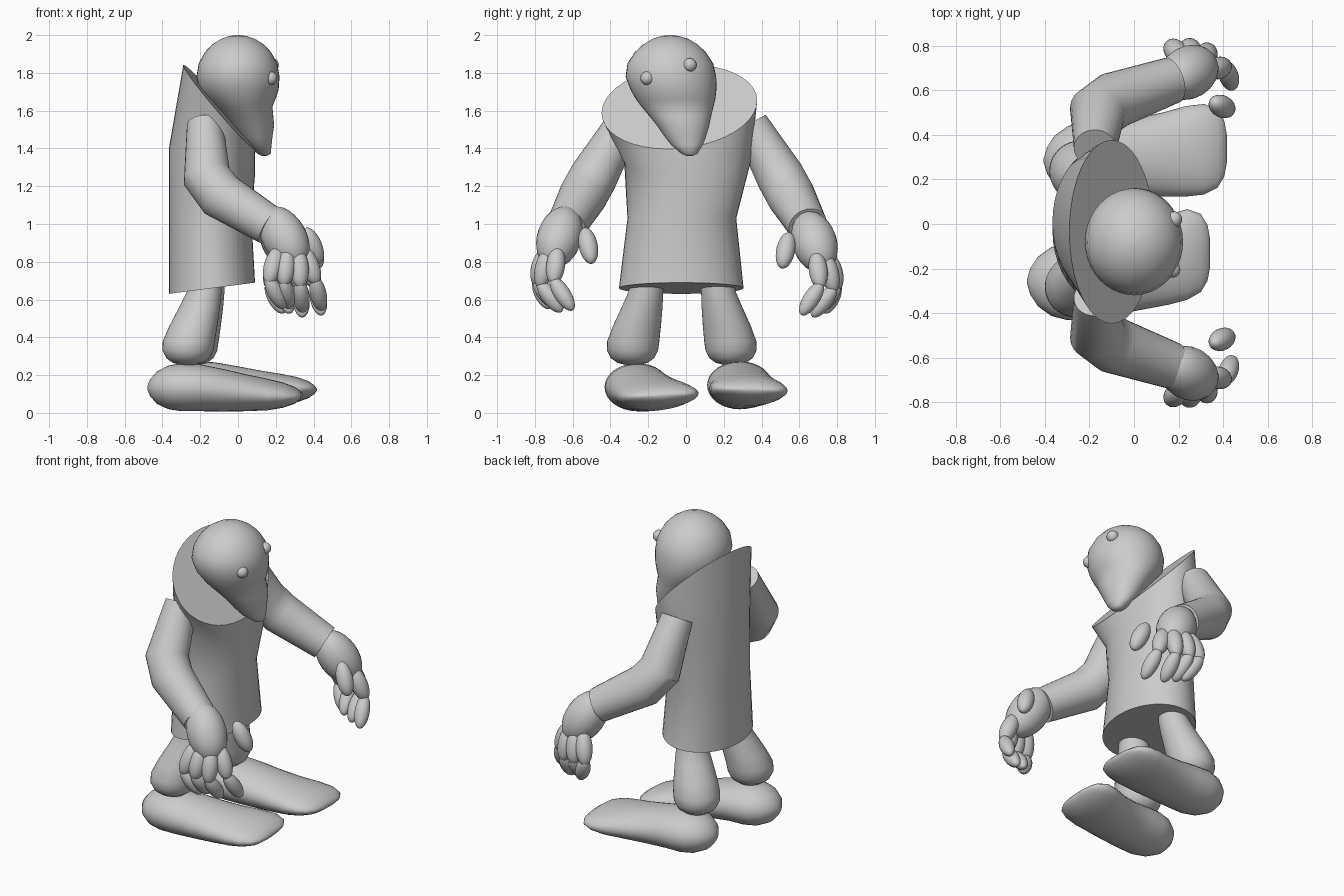
import bpy, bmesh, math
from mathutils import Vector

if "Cube" in bpy.data.objects:
    bpy.data.objects.remove(bpy.data.objects["Cube"])


def loft(name, rings, angle=40):
    """Skin a list of equal-sized point rings and cap both ends."""
    bm = bmesh.new()
    loops = [[bm.verts.new(p) for p in ring] for ring in rings]
    n = len(loops[0])
    for a, b in zip(loops, loops[1:]):
        for i in range(n):
            j = (i + 1) % n
            bm.faces.new((a[i], a[j], b[j], b[i]))
    bm.faces.new(loops[0][::-1])
    bm.faces.new(loops[-1])
    bmesh.ops.recalc_face_normals(bm, faces=bm.faces)
    return finish(name, bm, angle)


def finish(name, bm, angle=40):
    mesh = bpy.data.meshes.new(name)
    bm.to_mesh(mesh)
    bm.free()
    ob = bpy.data.objects.new(name, mesh)
    bpy.context.collection.objects.link(ob)
    bpy.ops.object.select_all(action='DESELECT')
    ob.select_set(True)
    bpy.context.view_layer.objects.active = ob
    bpy.ops.object.shade_smooth_by_angle(angle=math.radians(angle))
    return ob


def ring_z(x, y, z, rx, ry, sx=0, sy=0, n=40):
    """Horizontal ellipse, optionally sloped along x and y."""
    pts = []
    for i in range(n):
        a = math.tau * i / n
        dx, dy = rx * math.cos(a), ry * math.sin(a)
        pts.append(Vector((x + dx, y + dy, z + sx * dx + sy * dy)))
    return pts


def ring_x(x, y, z, ry, rz, roll=0, n=32):
    """Upright ellipse facing x."""
    return [Vector((x, y + ry * math.cos(a), z + rz * math.sin(a) + roll * ry * math.cos(a)))
            for a in (math.tau * i / n for i in range(n))]


def tube(name, path, radii, n=28):
    pts = [Vector(p) for p in path]
    rings = []
    for i, p in enumerate(pts):
        t = Vector()
        if i > 0:
            t += (p - pts[i - 1]).normalized()
        if i < len(pts) - 1:
            t += (pts[i + 1] - p).normalized()
        t.normalize()
        u = t.cross(Vector((1, 0.3, 1))).normalized()
        v = t.cross(u)
        rings.append([p + radii[i] * (u * math.cos(math.tau * k / n) + v * math.sin(math.tau * k / n))
                      for k in range(n)])
    return loft(name, rings, 30)


def egg(name, a, b, r, overlap=0.0):
    """Ellipsoid whose long axis runs from a to b."""
    a, b = Vector(a), Vector(b)
    d = b - a
    bm = bmesh.new()
    bmesh.ops.create_uvsphere(bm, u_segments=24, v_segments=14, radius=1)
    ob = finish(name, bm, 60)
    ob.scale = (r, r, d.length / 2 + overlap)
    ob.rotation_euler = d.to_track_quat('Z', 'Y').to_euler()
    ob.location = (a + b) / 2
    return ob


# Head with tapered jaw
head = [(1.36, .140, .020, .012, .015), (1.372, .138, .018, .035, .042), (1.42, .112, .005, .066, .085),
        (1.46, .095, -.003, .087, .108), (1.52, .075, -.015, .116, .138), (1.57, .055, -.030, .132, .163),
        (1.62, .030, -.045, .152, .190), (1.66, .018, -.055, .180, .210), (1.71, .006, -.066, .209, .227),
        (1.78, 0, -.080, .220, .240), (1.85, 0, -.083, .208, .227), (1.91, 0, -.083, .175, .188),
        (1.95, 0, -.083, .137, .145), (1.98, 0, -.083, .090, .095), (1.995, 0, -.083, .046, .048),
        (2.0, 0, -.083, .008, .008)]
loft("head", [ring_z(x, y, z, rx, ry) for z, x, y, rx, ry in head], 60)

# Eyes
for label, p in (("right", (.172, -.205, 1.772)), ("left", (.180, .020, 1.842))):
    x, y, z = p
    egg("eye_" + label, (x, y, z - .036), (x, y, z + .036), .036)

# Long coat with sloping flat neck opening
loft("coat", [ring_z(-.138, -.025, .66, .228, .330, .13),
              ring_z(-.147, -.022, 1.03, .218, .288),
              ring_z(-.138, .008, 1.33, .228, .335, -.3),
              ring_z(-.100, -.035, 1.62, .190, .412, -1.16, .08)], 35)

# Arms and hands, mirrored across y
fingers = [((.21, -.74, .86), (.165, -.79, .70), (.235, -.73, .57)),
           ((.26, -.75, .85), (.245, -.79, .69), (.27, -.69, .57)),
           ((.32, -.73, .85), (.33, -.77, .68), (.34, -.67, .55)),
           ((.35, -.68, .86), (.41, -.70, .70), (.44, -.61, .56))]
for side, s, dy, dz in (("right", 1, 0, 0), ("left", -1, .01, -.025)):
    def m(p, hand=True):
        return (p[0], s * p[1] + dy, p[2] + (dz if hand else 0))

    tube("sleeve_" + side,
         [m(p, False) for p in ((-.175, -.33, 1.53), (-.165, -.49, 1.25), (-.09, -.545, 1.15), (.17, -.635, .99))],
         (.095, .128, .128, .105))
    egg("palm_" + side, m((.16, -.62, 1.08)), m((.33, -.72, .78)), .118)
    egg("thumb_" + side, m((.36, -.535, .97)), m((.43, -.50, .80)), .05, .01)
    for i, (a, b, c) in enumerate(fingers, 1):
        egg(f"finger_{i}_base_{side}", m(a), m(b), .050, .02)
        egg(f"finger_{i}_tip_{side}", m(b), m(c), .044, .02)

# Legs: narrow under the coat, bulging at the ankle
leg = [(.74, 0, .085), (.64, .1, .092), (.56, .35, .108), (.46, .7, .127), (.38, .95, .138),
       (.33, 1, .135), (.29, 1, .115), (.265, 1, .08), (.25, 1, .02)]
for side, top, foot in (("right", (-.17, -.205), (-.265, -.283)), ("left", (-.155, .165), (-.245, .238))):
    loft("leg_" + side, [ring_z(top[0] + (foot[0] - top[0]) * t, top[1] + (foot[1] - top[1]) * t, z, r, r)
                         for z, t, r in leg], 60)

# Feet: round heel, wide flattened toe (x, centre y, centre z, half width, half height)
foot = [(-.48, 0, .135, .01, .01), (-.465, 0, .135, .06, .045), (-.43, 0, .135, .112, .085),
        (-.37, 0, .137, .155, .115), (-.30, 0, .138, .173, .127), (-.20, .04, .135, .174, .124),
        (-.08, .22, .122, .176, .113), (.05, .50, .108, .188, .097), (.16, .78, .099, .203, .083),
        (.24, .95, .096, .203, .066), (.30, 1, .095, .175, .044), (.33, 1, .095, .125, .022),
        (.342, 1, .095, .06, .006)]
for side, dx, heel, toe, dz, roll in (("right", 0, -.258, -.130, -.002, .05), ("left", .075, .285, .338, .008, -.03)):
    loft("foot_" + side, [ring_x(x + dx, heel + (toe - heel) * t, z + dz + .02 * t * (dx > 0), ry, rz, roll * t)
                          for x, t, z, ry, rz in foot], 60)
